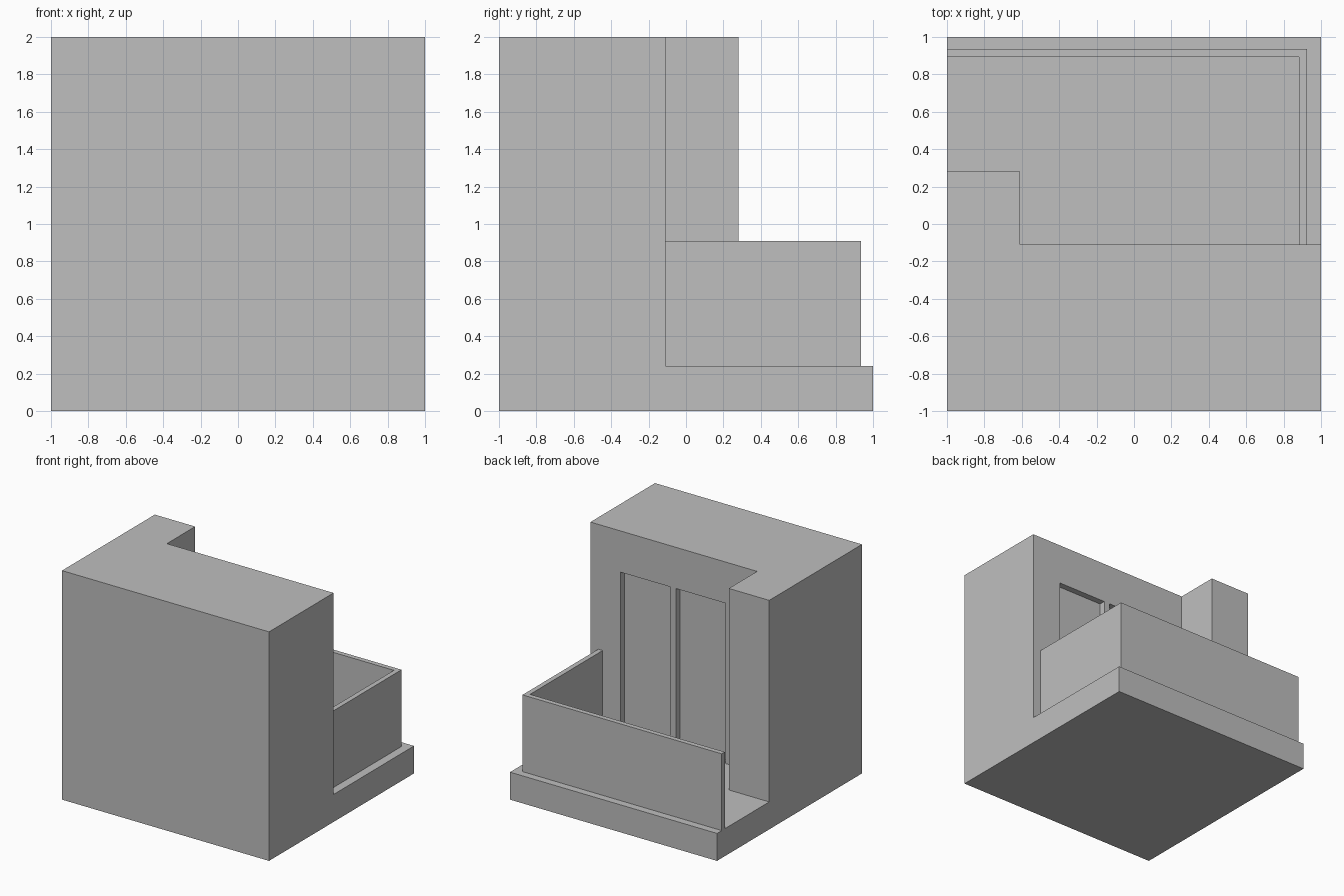
import bpy
import bmesh

cube = bpy.data.objects.get("Cube")
if cube:
    bpy.data.objects.remove(cube, do_unlink=True)

grey = bpy.data.materials.new("plain_grey")
grey.use_nodes = True
colour = (0.52, 0.52, 0.52, 1)
grey.diffuse_color = colour
grey.node_tree.nodes["Principled BSDF"].inputs["Base Color"].default_value = colour


def prism(name, plan, bottom, top):
    """Extrude a floor plan upwards into a closed solid."""
    bm = bmesh.new()
    base = bm.faces.new([bm.verts.new((x, y, bottom)) for x, y in plan])
    raised = bmesh.ops.extrude_face_region(bm, geom=[base])["geom"]
    verts = [g for g in raised if isinstance(g, bmesh.types.BMVert)]
    bmesh.ops.translate(bm, verts=verts, vec=(0, 0, top - bottom))
    bmesh.ops.recalc_face_normals(bm, faces=bm.faces)
    mesh = bpy.data.meshes.new(name)
    bm.to_mesh(mesh)
    bm.free()
    mesh.materials.append(grey)
    obj = bpy.data.objects.new(name, mesh)
    bpy.context.collection.objects.link(obj)
    return obj


def box_plan(x0, x1, y0, y1):
    return [(x0, y0), (x1, y0), (x1, y1), (x0, y1)]


def cut(target, cutter):
    """Subtract the cutter, then discard it."""
    cutter.hide_render = True
    mod = target.modifiers.new("cut", 'BOOLEAN')
    mod.operation = 'DIFFERENCE'
    mod.solver = 'EXACT'
    mod.object = cutter
    bpy.context.view_layer.objects.active = target
    bpy.ops.object.modifier_apply(modifier=mod.name)
    bpy.data.objects.remove(cutter, do_unlink=True)


FLOOR, WALL_Y, PIER_X, PIER_Y = 0.24, -0.11, -0.61, 0.28

# House block with the terrace space removed, leaving floor slab and side pier
house = prism("house_block", box_plan(-1, 1, -1, 1), 0, 2)
terrace_plan = [(PIER_X, WALL_Y), (1.2, WALL_Y), (1.2, 1.2),
                (-1.2, 1.2), (-1.2, PIER_Y), (PIER_X, PIER_Y)]
cut(house, prism("terrace_cutter", terrace_plan, FLOOR, 2.2))

# Two recessed door openings in the terrace wall
for left, right in ((0.23, 0.71), (-0.305, 0.175)):
    plan = box_plan(left, right, WALL_Y - 0.055, WALL_Y + 0.05)
    cut(house, prism("door_cutter", plan, FLOOR + 0.001, 1.64))

# Parapet around the two outer sides of the terrace
outer_x, outer_y, thick = 0.925, 0.935, 0.043
parapet_plan = [(outer_x, WALL_Y), (outer_x, outer_y), (-1, outer_y),
                (-1, outer_y - thick), (outer_x - thick, outer_y - thick),
                (outer_x - thick, WALL_Y)]
prism("terrace_parapet", parapet_plan, FLOOR, 0.91)
